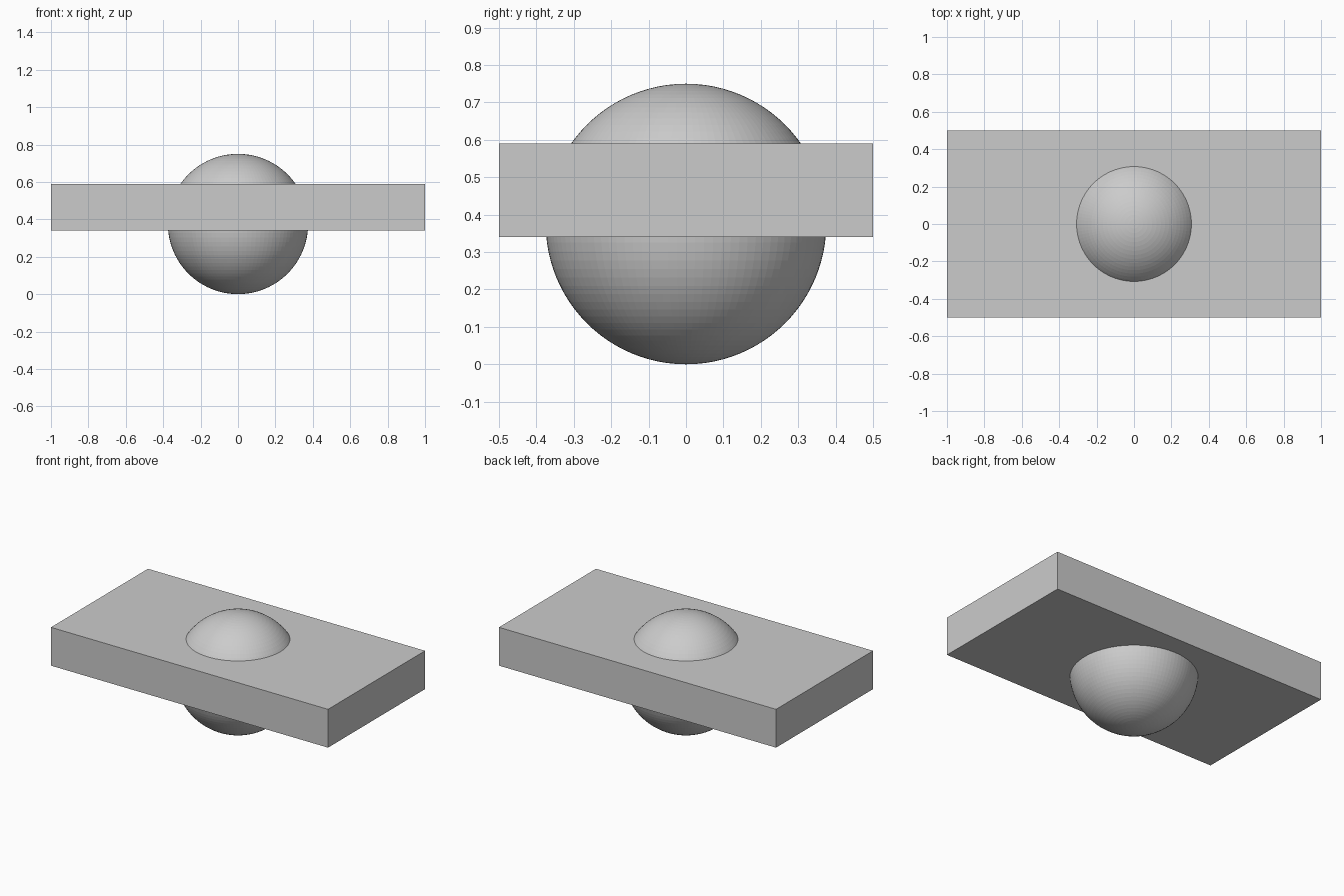
import bpy

if "Cube" in bpy.data.objects:
    bpy.data.objects.remove(bpy.data.objects["Cube"])

BALL_RADIUS = 0.375
SLAB_SIZE = (2.0, 1.0, 0.25)
SLAB_BOTTOM = 0.34

# Ball resting on the ground, finely faceted
bpy.ops.mesh.primitive_uv_sphere_add(
    segments=96, ring_count=48, radius=BALL_RADIUS, location=(0, 0, BALL_RADIUS))
bpy.context.object.name = "ball"

# Flat rectangular slab passing through the ball
bpy.ops.mesh.primitive_cube_add(
    size=1, location=(0, 0, SLAB_BOTTOM + SLAB_SIZE[2] / 2))
slab = bpy.context.object
slab.name = "slab"
slab.scale = SLAB_SIZE
bpy.ops.object.transform_apply(location=False, rotation=False, scale=True)
